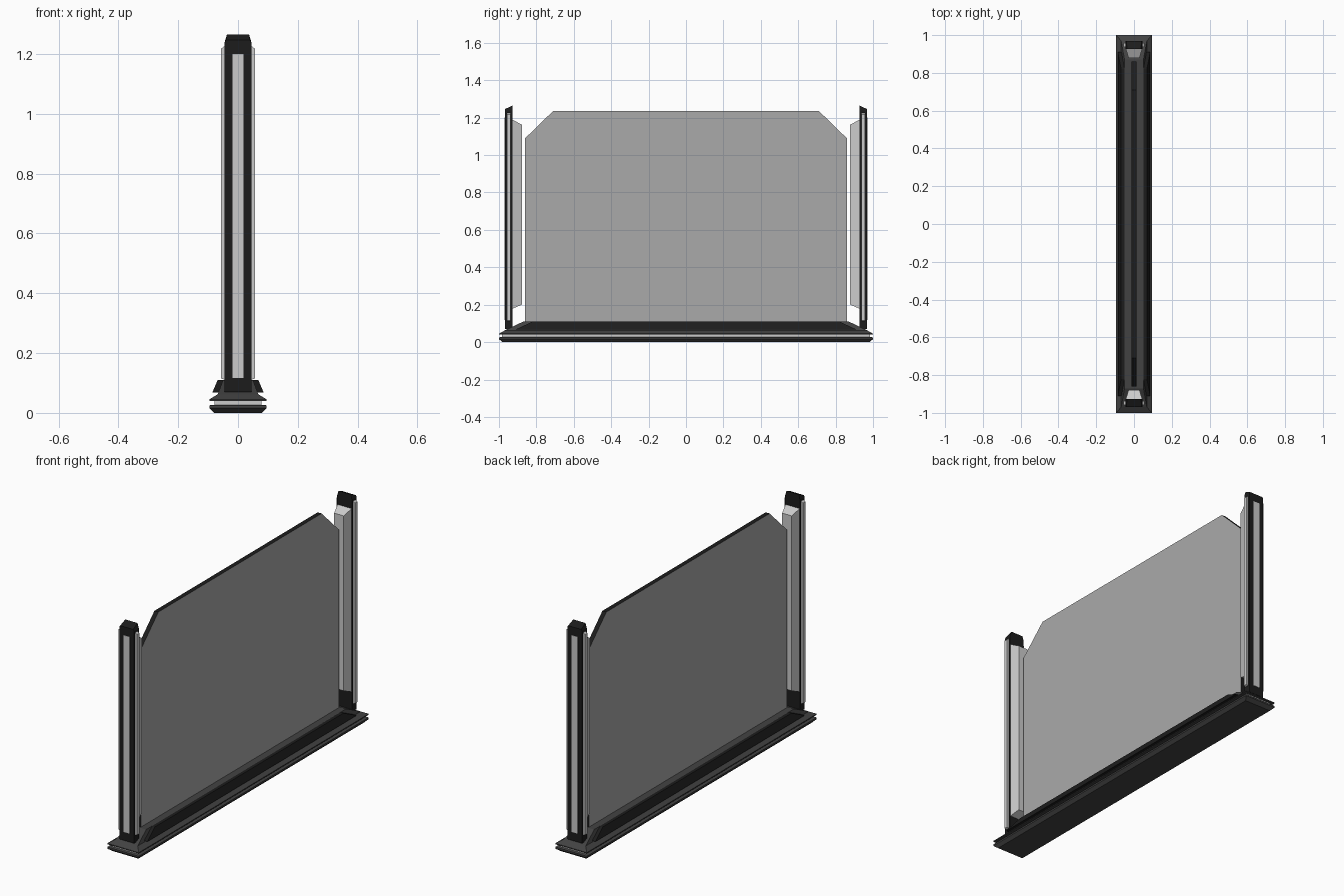
import bpy, bmesh

if "Cube" in bpy.data.objects:
    bpy.data.objects.remove(bpy.data.objects["Cube"])


def material(name, rgba):
    m = bpy.data.materials.new(name)
    m.diffuse_color = rgba
    m.use_nodes = True
    m.node_tree.nodes["Principled BSDF"].inputs["Base Color"].default_value = m.diffuse_color
    return m


BLACK = material("black", (0.012, 0.012, 0.012, 1))
DARK = material("dark_grey", (0.055, 0.055, 0.055, 1))
LIGHT = material("light_grey", (0.6, 0.6, 0.6, 1))
GLASS = material("screen_grey", (0.4, 0.4, 0.4, 0.75))


def loft(name, rings, *mats):
    """Skin equal-length rings of points and cap both ends."""
    bm = bmesh.new()
    vs = [[bm.verts.new(p) for p in ring] for ring in rings]
    n = len(vs[0])
    for a, b in zip(vs, vs[1:]):
        for i in range(n):
            j = (i + 1) % n
            f = bm.faces.new((a[i], a[j], b[j], b[i]))
            f.material_index = len(mats) - 1
    bm.faces.new(vs[0][::-1])
    bm.faces.new(vs[-1])
    bmesh.ops.recalc_face_normals(bm, faces=bm.faces)
    me = bpy.data.meshes.new(name)
    bm.to_mesh(me)
    bm.free()
    for m in mats:
        me.materials.append(m)
    ob = bpy.data.objects.new(name, me)
    bpy.context.collection.objects.link(ob)
    return ob


def z_ring(z, x0, x1, y0, y1):
    return [(x0, y0, z), (x1, y0, z), (x1, y1, z), (x0, y1, z)]


def tiers(name, levels, mat):
    """Centred stack of rectangles given as (z, half x, half y)."""
    return loft(name, [z_ring(z, -x, x, -y, y) for z, x, y in levels], mat)


# Base: bottom plate, light seam, sloped plinth
tiers("base_plate", [(0, 0.08, 0.98), (0.016, 0.096, 1), (0.025, 0.096, 1), (0.027, 0.09, 0.99)], DARK)
tiers("base_seam", [(0.024, 0.078, 0.985), (0.042, 0.078, 0.985)], LIGHT)
tiers("plinth", [(0.04, 0.096, 1), (0.045, 0.096, 1), (0.062, 0.068, 0.97), (0.11, 0.05, 0.87)], DARK)

for s, side in ((-1, "left"), (1, "right")):
    # Black skirt along each long side
    loft(side + "_skirt", [z_ring(0.068, s * 0.05, s * 0.086, -0.91, 0.91),
                           z_ring(0.11, s * 0.045, s * 0.068, -0.82, 0.82)], BLACK)

# Screen with clipped upper corners and dark rim
outline = [(-0.86, 0.09), (0.86, 0.09), (0.86, 1.09), (0.71, 1.236), (-0.71, 1.236), (-0.86, 1.09)]
loft("screen", [[(x, y, z) for y, z in outline] for x in (-0.012, 0.012)], GLASS, BLACK)

for s, end in ((-1, "front"), (1, "back")):
    def y_ring(y, hx, z0, z1):
        return [(-hx, s * y, z0), (hx, s * y, z0), (hx, s * y, z1), (-hx, s * y, z1)]

    # Post with tapered cap that slopes outward
    loft(end + "_post", [z_ring(z, -x, x, s * 0.927, s * 0.968) for z, x in ((0.07, 0.045), (1.238, 0.045))]
         + [[(-0.037, s * 0.927, 1.265), (0.037, s * 0.927, 1.265),
             (0.04, s * 0.968, 1.246), (-0.04, s * 0.968, 1.246)]], BLACK)
    # Light strip on the outer face
    loft(end + "_post_outer_strip", [y_ring(0.96, 0.019, 0.117, 1.2), y_ring(0.97, 0.019, 0.117, 1.2)], LIGHT)
    # Light block facing the screen
    loft(end + "_post_inner_block", [y_ring(0.93, 0.044, 0.178, 1.19), y_ring(0.878, 0.029, 0.2, 1.163)], LIGHT)
    # Light strips on both flanks
    for t, side in ((-1, "left"), (1, "right")):
        loft(f"{end}_post_{side}_strip",
             [[(t * x, s * 0.937, z0), (t * x, s * 0.958, z0), (t * x, s * 0.958, z1), (t * x, s * 0.937, z1)]
              for x, z0, z1 in ((0.04, 0.11, 1.23), (0.056, 0.115, 1.218))], LIGHT)
